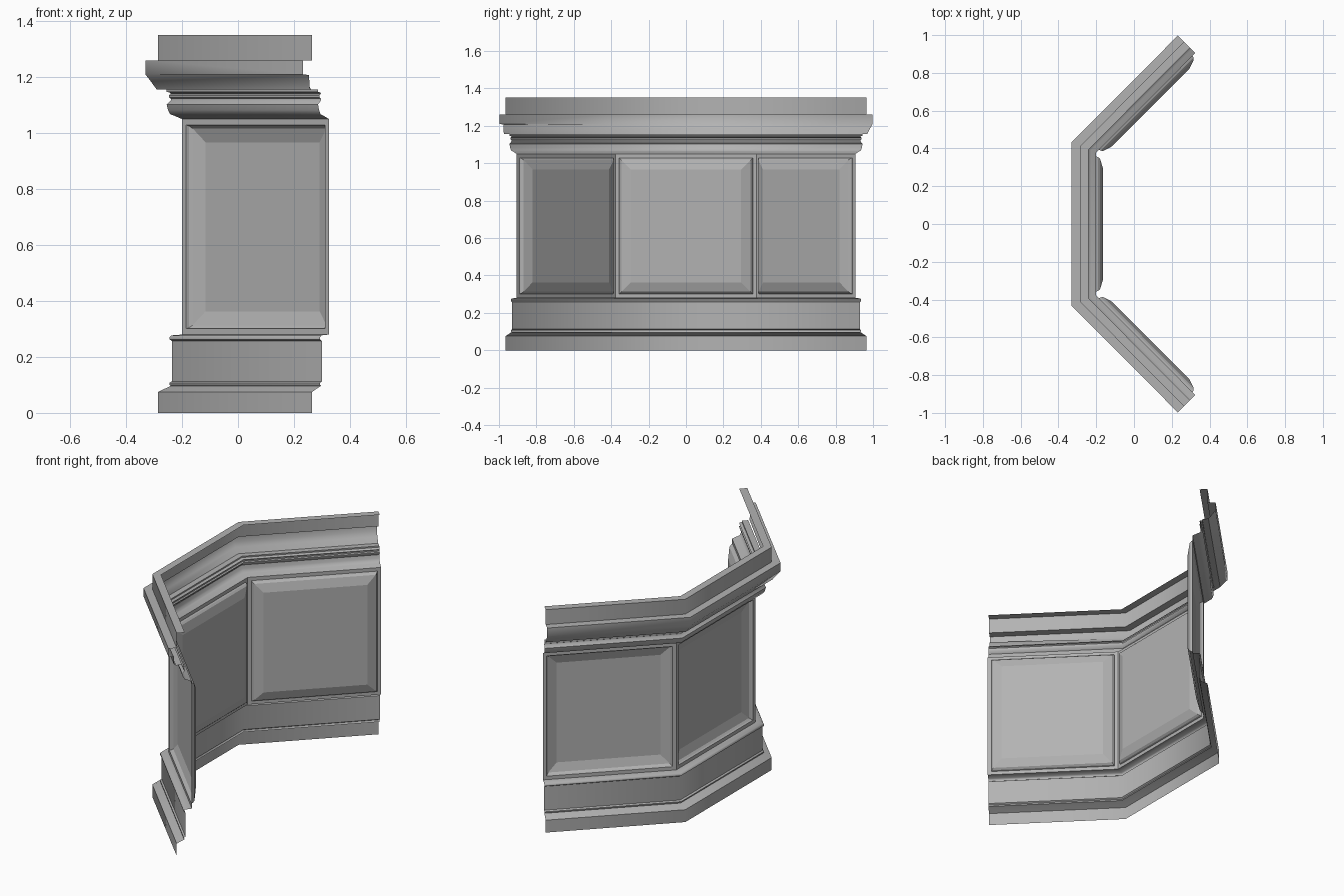
import bpy, bmesh
from mathutils import Vector

if "Cube" in bpy.data.objects:
    bpy.data.objects.remove(bpy.data.objects["Cube"])

# Plan of the wall face: two 45 degree wings on a straight centre
PATH = [Vector(p) for p in ((0.325, -0.905), (-0.2, -0.378), (-0.2, 0.378), (0.325, 0.905))]
DIRS = [(b - a).normalized() for a, b in zip(PATH, PATH[1:])]
OUT = [Vector((-d.y, d.x)) for d in DIRS]

# Mid grey paint
GREY = bpy.data.materials.new("grey_paint")
GREY.diffuse_color = (0.45, 0.45, 0.45, 1)
GREY.use_nodes = True
GREY.node_tree.nodes["Principled BSDF"].inputs["Base Color"].default_value = GREY.diffuse_color


def offset(i, d):
    """Path point i pushed outwards by d, mitred at the corners."""
    if i == 0:
        n = OUT[0]
    elif i == 3:
        n = OUT[2]
    else:
        n = (OUT[i - 1] + OUT[i]) / (1 + OUT[i - 1].dot(OUT[i]))
    return PATH[i] + n * d


def finish(name, bm, angle):
    me = bpy.data.meshes.new(name)
    bm.to_mesh(me)
    bm.free()
    me.materials.append(GREY)
    ob = bpy.data.objects.new(name, me)
    bpy.context.collection.objects.link(ob)
    bpy.ops.object.select_all(action='DESELECT')
    ob.select_set(True)
    bpy.context.view_layer.objects.active = ob
    bpy.ops.object.shade_smooth_by_angle(angle=angle)
    return ob


def sweep(name, profile, near_end={}):
    """Sweep (outset, z) points along the plan; near_end alters the -y end."""
    bm = bmesh.new()
    rings = []
    for i in range(4):
        ring = []
        for k, p in enumerate(profile):
            d, z = near_end.get(k, p) if i == 0 else p
            q = offset(i, d)
            ring.append(bm.verts.new((q.x, q.y, z)))
        rings.append(ring)
    for a, b in zip(rings, rings[1:]):
        for k in range(len(profile) - 1):
            bm.faces.new((a[k], a[k + 1], b[k + 1], b[k]))
    return finish(name, bm, 0.8)


def panel(name, i, z0=0.28, z1=1.05):
    """Sunken panel made of nested rectangles (inset, depth)."""
    bm = bmesh.new()
    a, u, n = PATH[i], DIRS[i], -OUT[i]
    length = (PATH[i + 1] - a).length
    rings = []
    for t, e in ((0, 0), (0.021, 0), (0.024, 0.010), (0.033, 0.020), (0.083, 0.036)):
        ring = []
        for s, z in ((t, z0 + t), (t, z1 - t), (length - t, z1 - t), (length - t, z0 + t)):
            q = a + u * s + n * e
            ring.append(bm.verts.new((q.x, q.y, z)))
        rings.append(ring)
    for r, q in zip(rings, rings[1:]):
        for k in range(4):
            m = (k + 1) % 4
            bm.faces.new((r[k], r[m], q[m], q[k]))
    bm.faces.new(rings[-1])
    return finish(name, bm, 0.2)


# Plinth with a bead above and below its plain band
sweep("base_moulding", [
    (0.085, 0.0), (0.085, 0.075), (0.048, 0.093), (0.040, 0.096), (0.045, 0.101),
    (0.045, 0.107), (0.036, 0.113), (0.036, 0.257), (0.045, 0.263), (0.045, 0.270),
    (0.038, 0.277), (0.0, 0.28)])

# Three recessed panels
for i, side in enumerate(("near", "centre", "far")):
    panel(side + "_panel", i)

# Lower crown: cove, lip and bead
sweep("crown_lower_moulding", [
    (0.0, 1.05), (0.028, 1.062), (0.042, 1.067), (0.050, 1.082), (0.055, 1.102),
    (0.040, 1.117), (0.040, 1.123), (0.047, 1.127), (0.047, 1.135), (0.040, 1.140),
    (0.044, 1.145), (0.055, 1.147), (0.055, 1.155), (0.090, 1.155)])

# Upper crown: flared cornice, ledge and top rail with inner return
sweep("cornice", [
    (0.090, 1.155), (0.112, 1.185), (0.131, 1.21), (0.131, 1.26),
    (0.085, 1.26), (0.085, 1.35), (0.040, 1.35)],
    {0: (0.098, 1.155), 1: (0.100, 1.207)})
